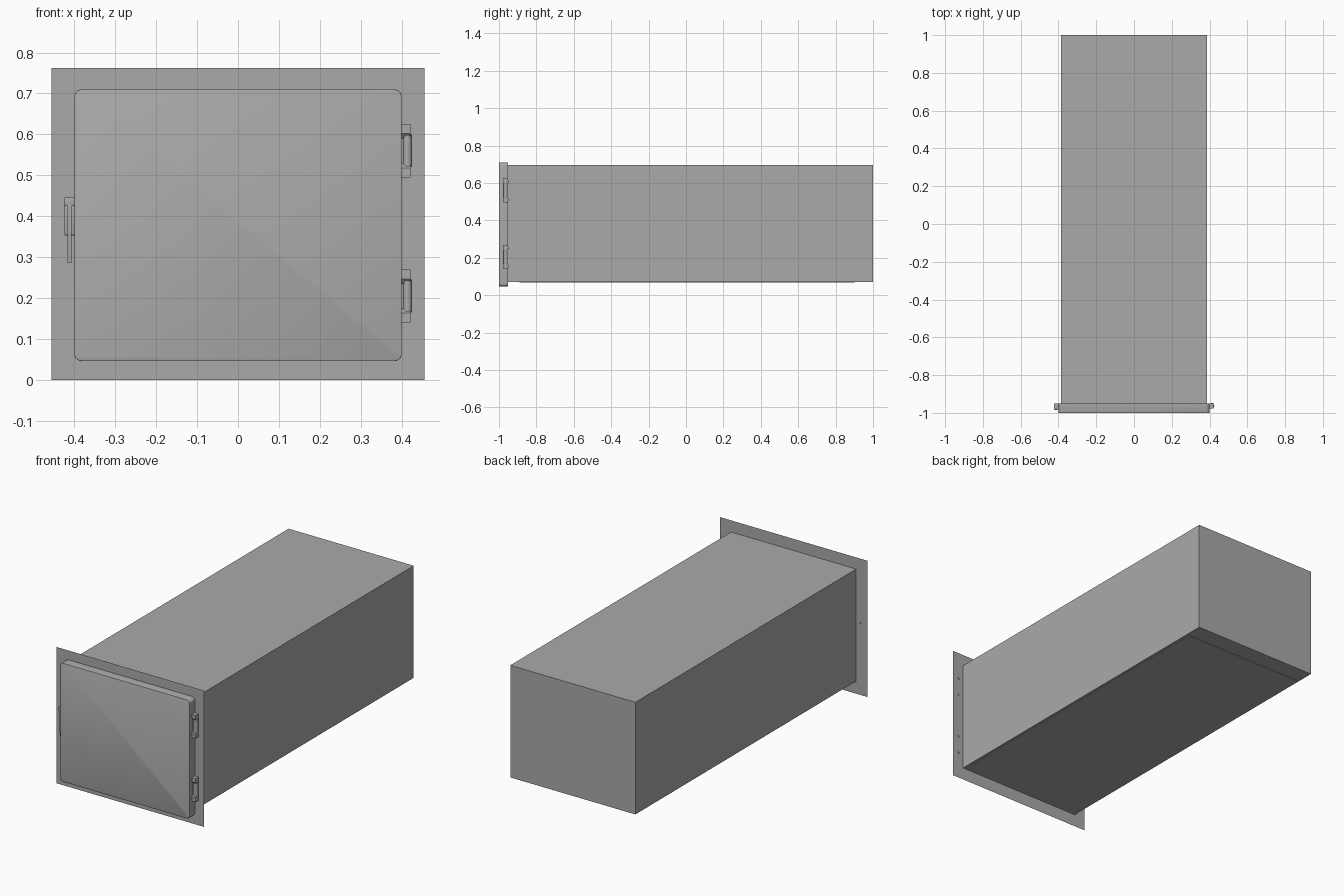
import bpy, bmesh, math
from mathutils import Vector

cube = bpy.data.objects.get("Cube")
if cube:
    bpy.data.objects.remove(cube, do_unlink=True)

grey = bpy.data.materials.new("steel_grey")
grey.use_nodes = True
COLOUR = (0.4, 0.4, 0.4, 1)
grey.diffuse_color = COLOUR
grey.node_tree.nodes["Principled BSDF"].inputs["Base Color"].default_value = COLOUR


def finish(name, bm, smooth=False):
    bmesh.ops.recalc_face_normals(bm, faces=bm.faces[:])
    mesh = bpy.data.meshes.new(name)
    bm.to_mesh(mesh)
    bm.free()
    mesh.materials.append(grey)
    obj = bpy.data.objects.new(name, mesh)
    bpy.context.collection.objects.link(obj)
    if smooth:
        bpy.ops.object.select_all(action='DESELECT')
        obj.select_set(True)
        bpy.context.view_layer.objects.active = obj
        bpy.ops.object.shade_smooth_by_angle()
    return obj


def box(name, low, high, bevel=0):
    bm = bmesh.new()
    bmesh.ops.create_cube(bm, size=1)
    low, high = Vector(low), Vector(high)
    for v in bm.verts:
        v.co = (low + high) / 2 + v.co * (high - low)
    if bevel:
        bmesh.ops.bevel(bm, geom=bm.edges[:], offset=bevel, segments=2,
                        profile=0.5, affect='EDGES')
    return finish(name, bm, bevel > 0)


def cylinder(name, centre, radius, length, along_y=False):
    bm = bmesh.new()
    bmesh.ops.create_cone(bm, cap_ends=True, segments=20, radius1=radius,
                          radius2=radius, depth=length)
    for v in bm.verts:
        x, y, z = v.co
        v.co = Vector(centre) + Vector((x, z, y) if along_y else (x, y, z))
    return finish(name, bm, True)


def prism(name, outline, x0, x1):
    """Side profile in (y, z), pushed out along x."""
    bm = bmesh.new()
    face = bm.faces.new([bm.verts.new((x0, y, z)) for y, z in outline])
    out = bmesh.ops.extrude_face_region(bm, geom=[face])
    for v in out["geom"]:
        if isinstance(v, bmesh.types.BMVert):
            v.co.x = x1
    return finish(name, bm)


PLATE_Y = -0.951

# Long housing with a thin sheet under its floor
box("housing", (-0.387, PLATE_Y, 0.07), (0.387, 1, 0.697))
box("floor_sheet", (-0.375, -0.89, 0.067), (0.375, 0.9, 0.072))

# Sheet flange around the mouth
bm = bmesh.new()
bm.faces.new([bm.verts.new((x, PLATE_Y, z)) for x, z in
              ((-0.456, 0), (0.456, 0), (0.456, 0.762), (-0.456, 0.762))])
finish("flange", bm)

# Door with rounded corners and a fine front edge
bm = bmesh.new()
RADIUS = 0.018
corners = []
for i, (sx, sz) in enumerate(((1, 1), (-1, 1), (-1, -1), (1, -1))):
    for k in range(7):
        a = math.radians(90 * i + 15 * k)
        corners.append((sx * (0.4 - RADIUS) + RADIUS * math.cos(a),
                        0.378 + sz * (0.332 - RADIUS) + RADIUS * math.sin(a)))
face = bm.faces.new([bm.verts.new((x, PLATE_Y, z)) for x, z in corners])
out = bmesh.ops.extrude_face_region(bm, geom=[face])
for v in out["geom"]:
    if isinstance(v, bmesh.types.BMVert):
        v.co.y = -1
rim = [e for e in bm.edges if all(v.co.y < -0.99 for v in e.verts)]
bmesh.ops.bevel(bm, geom=rim, offset=0.002, segments=2, profile=0.5, affect='EDGES')
finish("door", bm, True)

# Hinges with end lugs, a barrel and bolt ends behind the flange
for label, z in (("lower", 0.205), ("upper", 0.56)):
    box(label + "_hinge_leaf", (0.398, -0.968, z - 0.065), (0.422, PLATE_Y, z + 0.065))
    cylinder(label + "_hinge_barrel", (0.414, -0.964, z), 0.011, 0.08)
    for end, s in (("bottom", -1), ("top", 1)):
        prism(label + "_hinge_lug_" + end,
              [(PLATE_Y, z + s * 0.065), (-0.978, z + s * 0.065),
               (-0.978, z + s * 0.042), (-0.968, z + s * 0.03),
               (PLATE_Y, z + s * 0.03)], 0.398, 0.422)
        cylinder(label + "_hinge_bolt_" + end, (0.415, PLATE_Y, z + s * 0.05),
                 0.007, 0.006, True)

# Latch: bracket, catch and hanging tapered lever
box("latch_bracket", (-0.424, -0.97, 0.353), (-0.398, PLATE_Y, 0.446), 0.002)
box("latch_catch", (-0.424, -0.982, 0.425), (-0.398, -0.965, 0.446), 0.002)
prism("latch_lever", [(-0.965, 0.434), (-0.983, 0.43), (-0.985, 0.36),
                      (-0.978, 0.286), (-0.970, 0.286), (-0.968, 0.36)],
      -0.417, -0.407)
cylinder("latch_bolt", (-0.412, PLATE_Y, 0.4), 0.004, 0.004, True)
